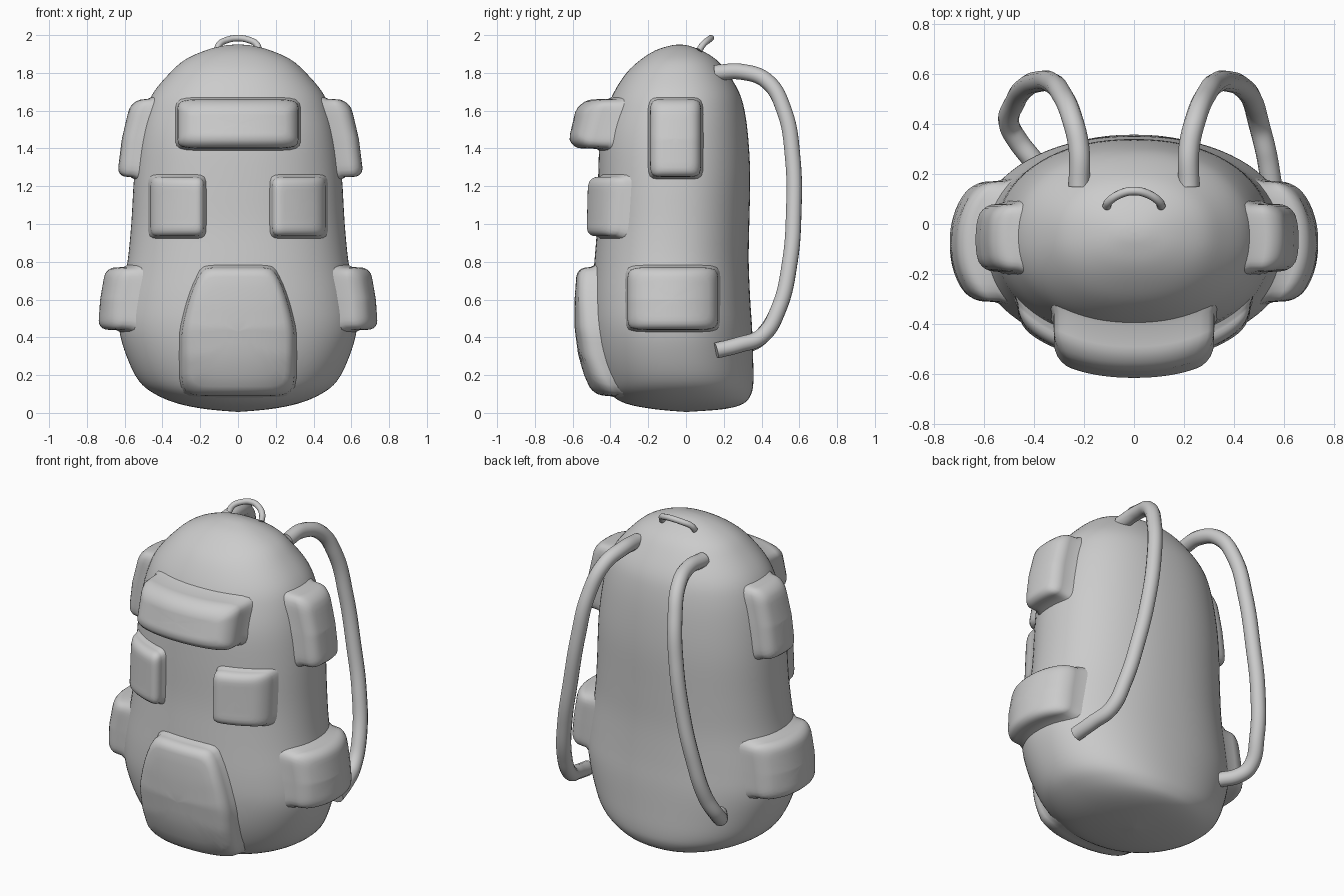
import bpy, bmesh, math

if "Cube" in bpy.data.objects:
    bpy.data.objects.remove(bpy.data.objects["Cube"])

# Body sections: z, half width, front y, back y
SEC = [(0.005, .001, .0, .002), (.02, .17, -.17, .2), (.05, .32, -.32, .305), (.1, .44, -.40, .345),
       (.17, .525, -.44, .357), (.3, .59, -.48, .355), (.45, .63, -.50, .35), (.6, .62, -.50, .34),
       (.8, .585, -.485, .332), (1.0, .565, -.47, .335), (1.25, .55, -.465, .34), (1.45, .525, -.455, .33),
       (1.6, .49, -.42, .31), (1.7, .445, -.38, .28), (1.8, .36, -.315, .22), (1.87, .28, -.24, .16),
       (1.92, .17, -.16, .08), (1.945, .07, -.08, .01), (1.95, .001, -.036, -.034)]
EXP = 2.2


def section(z):
    for a, b in zip(SEC, SEC[1:]):
        if z <= b[0]:
            t = (z - a[0]) / (b[0] - a[0])
            w, f, k = [a[i] + (b[i] - a[i]) * t for i in (1, 2, 3)]
            return w, (f + k) / 2, (k - f) / 2
    return .01, 0, .01


def bulge(t):
    return (1 - min(abs(t), .985) ** EXP) ** (1 / EXP)


def loft(name, rings):
    """Skin closed rings of points and cap both ends."""
    bm = bmesh.new()
    vs = [[bm.verts.new(p) for p in r] for r in rings]
    n = len(vs[0])
    for a, b in zip(vs, vs[1:]):
        for i in range(n):
            j = (i + 1) % n
            bm.faces.new((a[i], a[j], b[j], b[i]))
    bm.faces.new(vs[0])
    bm.faces.new(vs[-1])
    bmesh.ops.recalc_face_normals(bm, faces=bm.faces)
    me = bpy.data.meshes.new(name)
    bm.to_mesh(me)
    bm.free()
    me.polygons.foreach_set("use_smooth", [True] * len(me.polygons))
    ob = bpy.data.objects.new(name, me)
    bpy.context.collection.objects.link(ob)
    return ob


# Body shell, smoothed through the sections
def catmull(p0, p1, p2, p3, t):
    return [.5 * (2 * b + (c - a) * t + (2 * a - 5 * b + 4 * c - d) * t * t + (3 * b - a - 3 * c + d) * t ** 3)
            for a, b, c, d in zip(p0, p1, p2, p3)]


rows = []
for i in range(len(SEC) - 1):
    q = [SEC[max(0, min(len(SEC) - 1, i + k))] for k in (-1, 0, 1, 2)]
    rows += [catmull(*q, s / 4) for s in range(4)]
rows.append(SEC[-1])
rings = []
for z, w, f, k in rows:
    ring = []
    for i in range(80):
        c, s = math.cos(i * math.tau / 80), math.sin(i * math.tau / 80)
        ring.append((w * math.copysign(abs(c) ** (2 / EXP), c),
                     (f + k) / 2 + (k - f) / 2 * math.copysign(abs(s) ** (2 / EXP), s), z))
    rings.append(ring)
loft("body", rings)


# Pockets: rounded pads wrapped over the body surface
def pocket(name, side, u0, u1, z0, z1, d, r=.05, taper=0):
    cu, cz, a, b = (u0 + u1) / 2, (z0 + z1) / 2, (u1 - u0) / 2, (z1 - z0) / 2
    prof = [(-.018, -.03), (-.012, .0), (-.002, .018), (0, d - r)]
    prof += [(r * (1 - math.cos(t)), d - r + r * math.sin(t)) for t in (.3, .6, .9, 1.2, math.pi / 2)]
    prof = [(a - i, b - i, h) for i, h in prof]
    la, lb, _ = prof[-1]
    prof += [(la * s, lb * s, d) for s in (.8, .6, .4, .2, .02)]
    rings = []
    for pa, pb, h in prof:
        ring = []
        for i in range(72):
            c, s = math.cos(i * math.tau / 72), math.sin(i * math.tau / 72)
            rad = (abs(c) ** 9 + abs(s) ** 9) ** (-1 / 9)
            z = cz + pb * rad * s
            up = min(1, max(0, (z - cz + .1 * b) / b))
            u = cu + pa * rad * c * (1 - taper * up ** 1.5)
            w, yc, dep = section(z)
            if side == 0:
                ring.append((u, yc - dep * bulge(u / w) - h, z))
            else:
                ring.append((side * (w * bulge((u - yc) / dep) + h), u, z))
        rings.append(ring)
    loft(name, rings)


pocket("front_top_pocket", 0, -.32, .32, 1.40, 1.66, .165, .07)
pocket("front_lower_pocket", 0, -.30, .30, .09, .77, .09, .05, .3)
for s, tag in ((1, "right"), (-1, "left")):
    u0, u1 = sorted((s * .18, s * .465))
    pocket("front_small_pocket_" + tag, 0, u0, u1, .935, 1.25, .08)
    pocket("side_lower_pocket_" + tag, s, -.31, .17, .44, .77, .11)
    pocket("side_upper_pocket_" + tag, s, -.19, .08, 1.25, 1.66, .115 if s > 0 else .09)


# Straps and carry handle
def tube(name, pts, radius):
    cu = bpy.data.curves.new(name, 'CURVE')
    cu.dimensions = '3D'
    cu.bevel_depth = radius
    cu.bevel_resolution = 4
    cu.use_fill_caps = True
    sp = cu.splines.new('BEZIER')
    sp.bezier_points.add(len(pts) - 1)
    for bp, p in zip(sp.bezier_points, pts):
        bp.co = p
        bp.handle_left_type = bp.handle_right_type = 'AUTO'
    bpy.context.collection.objects.link(bpy.data.objects.new(name, cu))


strap = [(.22, .15, 1.80), (.22, .30, 1.805), (.25, .43, 1.755), (.29, .52, 1.6), (.33, .565, 1.35),
         (.38, .57, 1.05), (.43, .55, .8), (.475, .49, .55), (.50, .40, .405)]
tube("strap_right", strap + [(.53, .28, .36), (.55, .16, .33)], .042)
tube("strap_left", [(-x, y, z) for x, y, z in strap] + [(-.47, .34, .365), (-.40, .25, .35)], .042)
tube("carry_handle", [(-.11, .07, 1.92), (-.10, .09, 1.95), (-.055, .12, 1.975), (0, .132, 1.984),
                      (.055, .12, 1.975), (.10, .09, 1.95), (.11, .07, 1.92)], .017)
